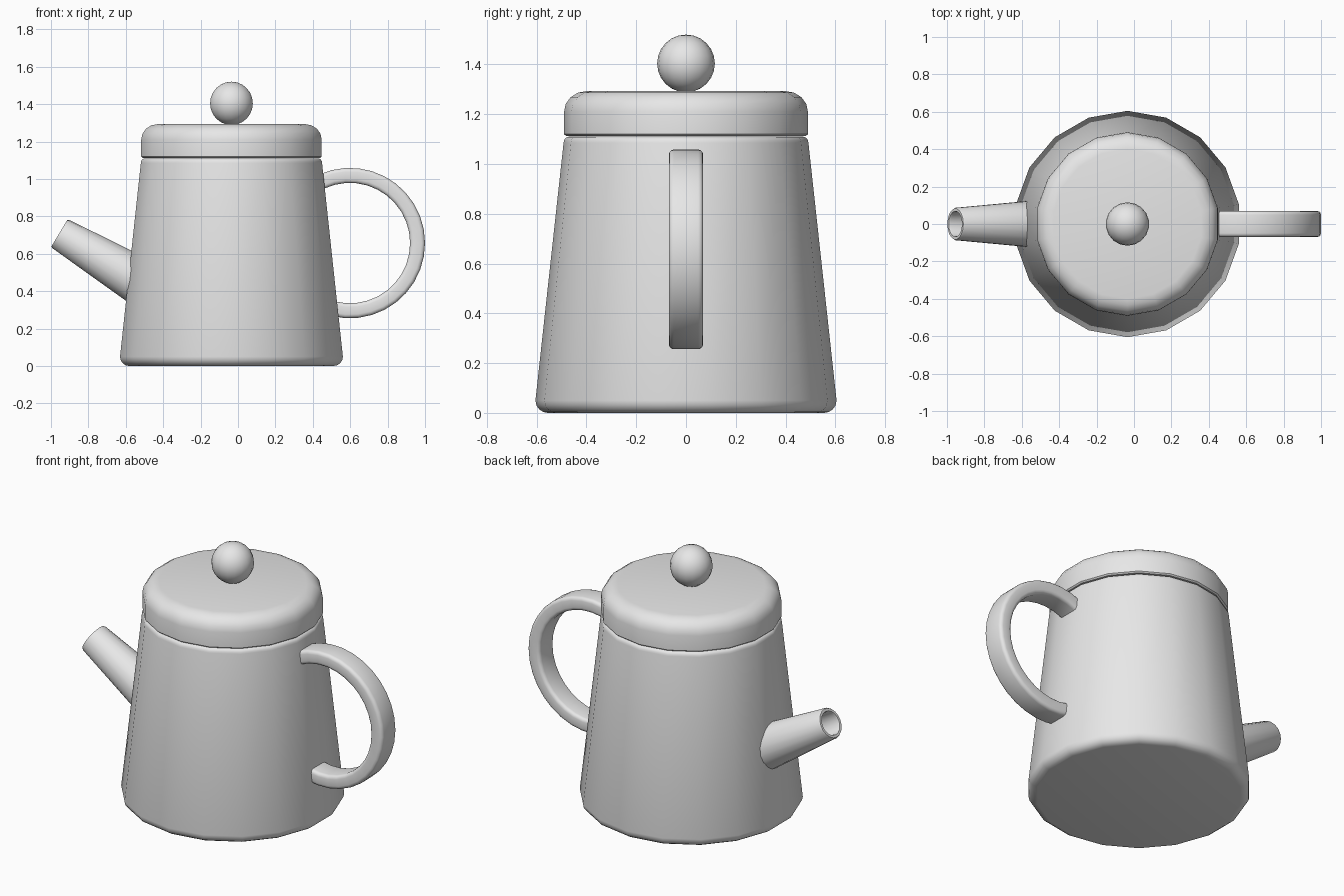
import bpy, bmesh
from math import cos, sin, pi, radians
from mathutils import Matrix, Vector

cube = bpy.data.objects.get("Cube")
if cube:
    bpy.data.objects.remove(cube, do_unlink=True)

SIDES = 18
BODY_X = -0.035

grey = bpy.data.materials.new("light_grey")
grey.use_nodes = True
grey.diffuse_color = (0.8, 0.8, 0.8, 1)
grey.node_tree.nodes["Principled BSDF"].inputs["Base Color"].default_value = (0.8, 0.8, 0.8, 1)


def finish(obj):
    obj.data.materials.append(grey)
    bpy.ops.object.select_all(action="DESELECT")
    obj.select_set(True)
    bpy.context.view_layer.objects.active = obj
    bpy.ops.object.shade_smooth_by_angle(angle=radians(35))


def corner(cx, cz, rx, rz, start, end, steps=4):
    """Points of a rounded corner, angles in degrees."""
    angles = [radians(start + (end - start) * i / steps) for i in range(steps + 1)]
    return [(cx + rx * cos(a), cz + rz * sin(a)) for a in angles]


def revolve(name, profile, matrix, steps=SIDES, start=pi / 2, sweep=None):
    """Revolve a (radius, height) profile; a partial sweep takes a closed profile."""
    bm = bmesh.new()
    partial = sweep is not None
    count = steps + 1 if partial else steps
    turn = sweep if partial else 2 * pi
    rows = []
    for i in range(count):
        a = start + turn * i / steps
        rows.append([bm.verts.new((r * cos(a), r * sin(a), z)) for r, z in profile])
    n = len(profile)
    for i in range(steps):
        one, two = rows[i], rows[(i + 1) % count]
        for j in range(n if partial else n - 1):
            k = (j + 1) % n
            bm.faces.new((one[j], two[j], two[k], one[k]))
    # Close the two ends
    if partial:
        caps = (rows[0], rows[-1])
    else:
        caps = ([r[0] for r in rows], [r[-1] for r in rows])
    for cap in caps:
        bm.faces.new(cap)
    bmesh.ops.recalc_face_normals(bm, faces=bm.faces)
    mesh = bpy.data.meshes.new(name)
    bm.to_mesh(mesh)
    bm.free()
    obj = bpy.data.objects.new(name, mesh)
    obj.matrix_world = matrix
    bpy.context.collection.objects.link(obj)
    finish(obj)
    return obj


centre = Matrix.Translation((BODY_X, 0, 0))

# Tapered body with softened rims
revolve("body",
        corner(0.555, 0.05, 0.05, 0.05, -90, 0) + corner(0.47, 1.085, 0.022, 0.025, 0, 90),
        centre)

# Lid with a broad rounded shoulder
revolve("lid",
        [(0.482, 1.113), (0.49, 1.12)] + corner(0.40, 1.21, 0.09, 0.083, 0, 90),
        centre)

# Round knob
bpy.ops.mesh.primitive_uv_sphere_add(segments=18, ring_count=12, radius=0.116,
                                     location=(BODY_X, 0, 1.404))
knob = bpy.context.object
knob.name = "lid_knob"
finish(knob)

# Hollow spout, its base buried in the body
axis = Vector((-0.857, 0, 0.514)).normalized()
length = 0.54
base = Vector((-0.955, 0, 0.71)) - axis * length
revolve("spout",
        [(0.131, 0), (0.088, length - 0.008), (0.083, length),
         (0.069, length), (0.065, length - 0.008), (0.085, 0.2)],
        Matrix.Translation(base) @ axis.to_track_quat("Z", "Y").to_matrix().to_4x4())

# Handle: a band with rounded edges swept round an arc
b = 0.02
inner, outer, half = 0.322, 0.402, 0.069
section = []
for cx, cz, a in ((outer - b, half - b, 0), (inner + b, half - b, 90),
                  (inner + b, b - half, 180), (outer - b, b - half, 270)):
    section += corner(cx, cz, b, b, a, a + 90, 3)
arc = radians(125)
revolve("handle", section,
        Matrix.Translation((0.598, 0, 0.657)) @ Matrix.Rotation(pi / 2, 4, "X"),
        steps=24, start=-arc, sweep=2 * arc)
